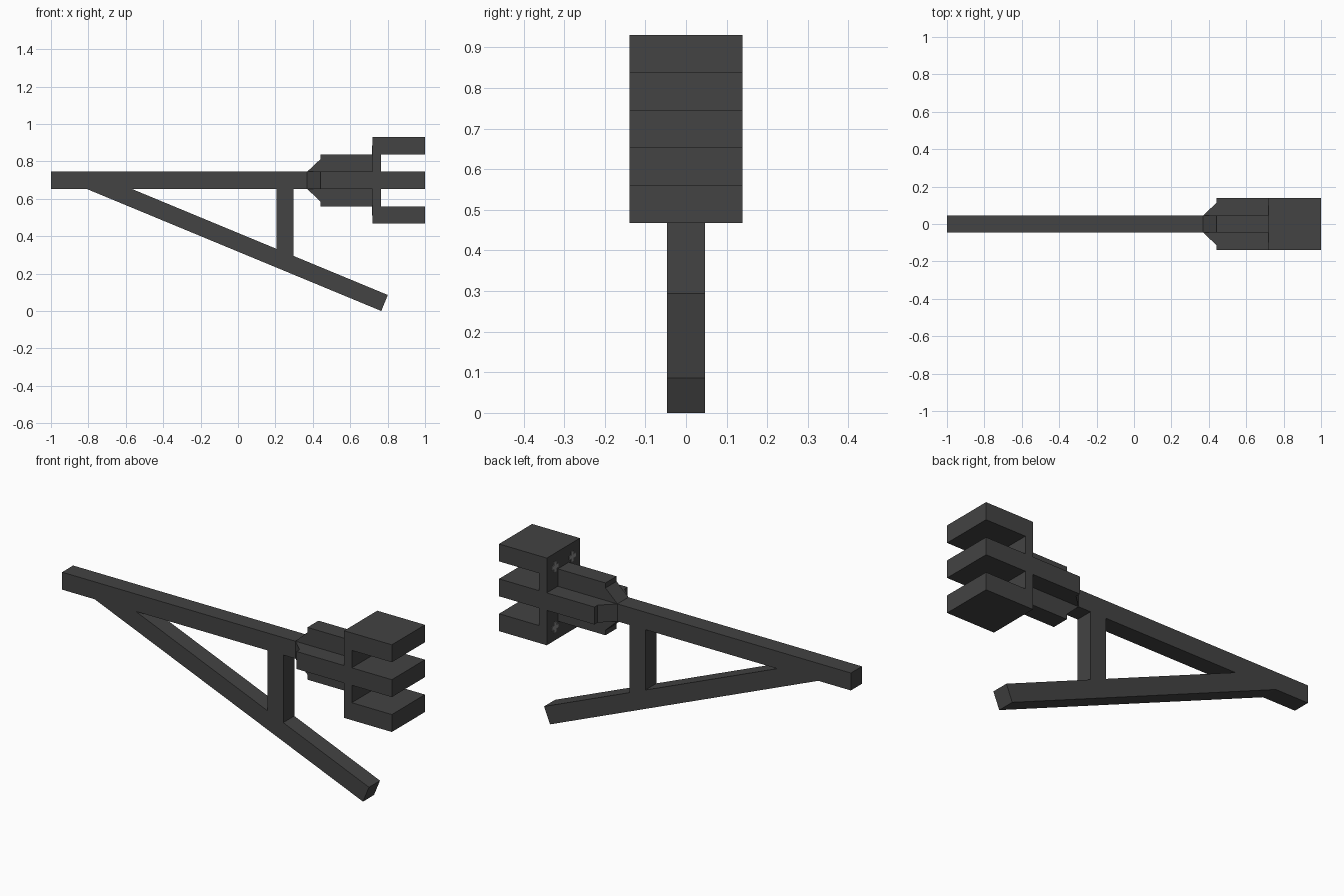
import bpy, bmesh
from math import tan, radians

if "Cube" in bpy.data.objects:
    bpy.data.objects.remove(bpy.data.objects["Cube"])

U = 0.0925           # bar thickness
H = U / 2
ZC = 0.6985          # height of the main axis
BOTTOM = ZC - H      # underside of the top bar


def material(name, value):
    m = bpy.data.materials.new(name)
    m.diffuse_color = (value, value, value, 1)
    m.use_nodes = True
    m.node_tree.nodes["Principled BSDF"].inputs["Base Color"].default_value = m.diffuse_color
    return m


DARK = material("dark grey", 0.056)
LIGHT = material("mid grey", 0.24)


def extrude(name, profile, to_3d, depth, mat):
    """Extrude a 2D profile from -depth to depth along the third axis."""
    bm = bmesh.new()
    face = bm.faces.new([bm.verts.new(to_3d(a, b, -depth)) for a, b in profile])
    out = bmesh.ops.extrude_face_region(bm, geom=[face])
    shift = [q - p for p, q in zip(to_3d(0, 0, -depth), to_3d(0, 0, depth))]
    verts = [g for g in out["geom"] if isinstance(g, bmesh.types.BMVert)]
    bmesh.ops.translate(bm, verts=verts, vec=shift)
    bmesh.ops.recalc_face_normals(bm, faces=bm.faces)
    mesh = bpy.data.meshes.new(name)
    bm.to_mesh(mesh)
    bm.free()
    mesh.materials.append(mat)
    ob = bpy.data.objects.new(name, mesh)
    bpy.context.collection.objects.link(ob)
    return ob


def side(a, b, d):       # profile in x, z
    return (a, d, b)


def flat(a, b, d):       # profile in x, offset y, thickness in z
    return (a, b, ZC + d)


# Long top bar
extrude("top_bar", [(-1, BOTTOM), (0.37, BOTTOM), (0.37, ZC + H), (-1, ZC + H)],
        side, H, DARK)

# Sloping brace, cut flush under the top bar and square at its free end
slope = tan(radians(22.5))
low, high = (0.766, 0.0), (0.801, 0.0855)
extrude("sloping_brace", [low, high,
                          (high[0] - (BOTTOM - high[1]) / slope, BOTTOM),
                          (low[0] - (BOTTOM - low[1]) / slope, BOTTOM)],
        side, H, DARK)

# Upright post between brace and bar
px0, px1 = 0.206, 0.298
extrude("upright_post", [(px, high[1] + (high[0] - px) * slope) for px in (px0, px1)]
        + [(px1, BOTTOM), (px0, BOTTOM)], side, H, DARK)

# Cross-shaped neck: two crossing fins with a flared, stepped start
half = [(0.37, H), (0.44, H + 0.066), (0.44, 1.5 * U), (0.72, 1.5 * U)]
fin = half + [(x, -w) for x, w in reversed(half)]
extrude("neck_flat_fin", fin, flat, H, DARK)
extrude("neck_upright_fin", [(x, ZC + w) for x, w in fin], side, H, DARK)

# Three-pronged head as one comb profile
x0, xs, x1 = 0.72, 0.765, 1.0
comb = [(x0, -2.5 * U)]
for k in (-2, 0, 2):
    lo, hi = k * U - H, k * U + H
    if k > -2:
        comb.append((xs, lo))
    comb += [(x1, lo), (x1, hi)]
    if k < 2:
        comb.append((xs, hi))
comb.append((x0, 2.5 * U))
extrude("pronged_head", [(x, ZC + z) for x, z in comb], side, 1.5 * U, DARK)

# Four plus-shaped screw marks on the back of the head
L, T = 0.027, 0.010
plus = [(-T, -L), (T, -L), (T, -T), (L, -T), (L, T), (T, T),
        (T, L), (-T, L), (-T, T), (-L, T), (-L, -T), (-T, -T)]
for sy in (-1, 1):
    for sz in (-1, 1):
        extrude("screw_mark",
                [(a + sy * 0.073, b + ZC + sz * 0.16) for a, b in plus],
                lambda a, b, d: (0.72 + d, a, b), 0.003, LIGHT)
